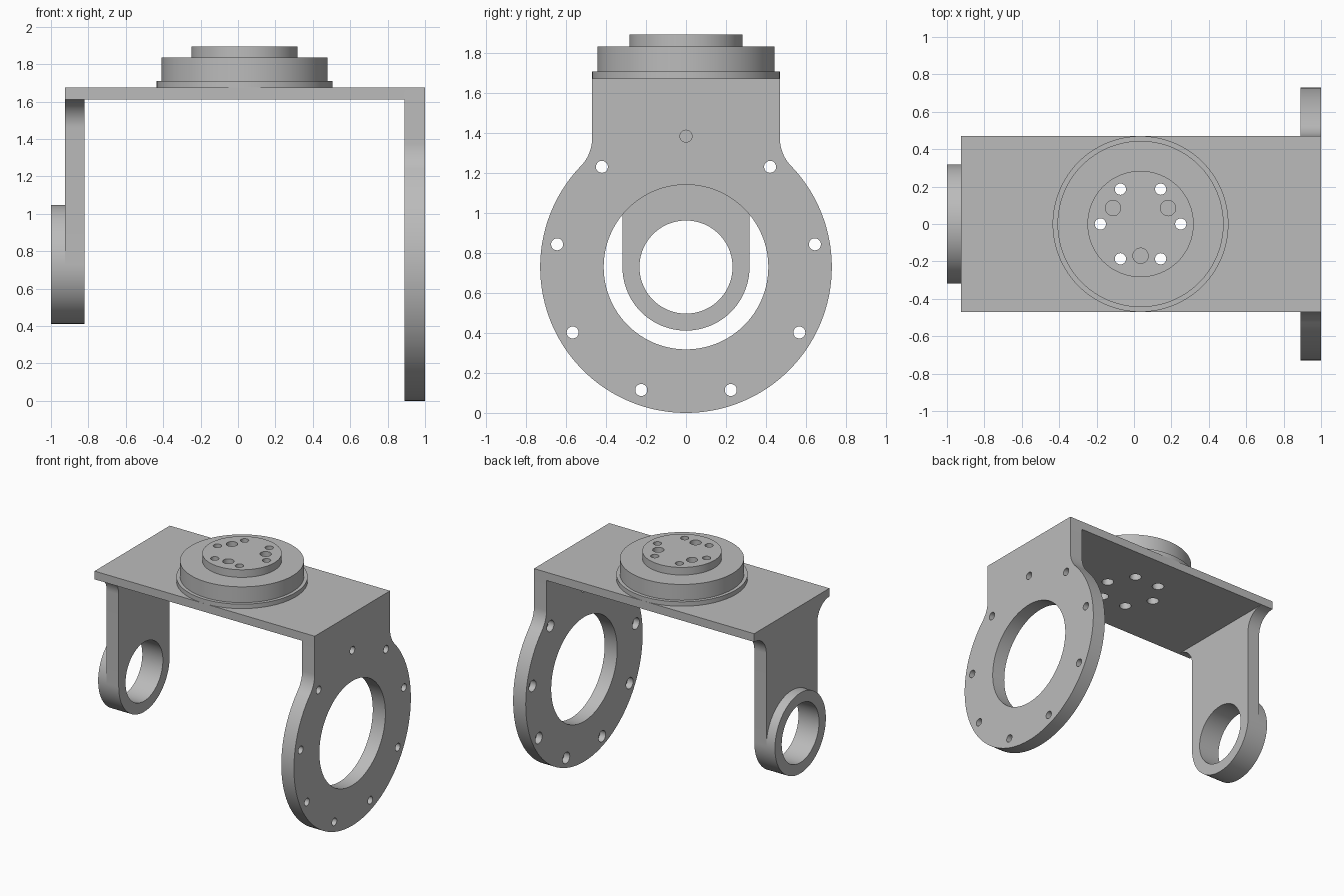
import bpy, bmesh
from math import sin, cos, pi, radians
from mathutils import Matrix, Vector

if "Cube" in bpy.data.objects:
    bpy.data.objects.remove(bpy.data.objects["Cube"])

GREY = (0.5, 0.5, 0.5, 1)
metal = bpy.data.materials.new("grey metal")
metal.use_nodes = True
metal.diffuse_color = GREY
metal.node_tree.nodes["Principled BSDF"].inputs["Base Color"].default_value = GREY

AXIS_Z = 0.73                       # height of the pivot axis
HUB_X = 0.035                       # centre of the mounting hub
PLATE_LOW, PLATE_TOP = 1.61, 1.675
HALF = 0.47                         # half depth of the top plate
ALONG_X = Matrix(((0, 0, 1, 0), (1, 0, 0, 0), (0, 1, 0, 0), (0, 0, 0, 1)))


def make_object(name, bm):
    bmesh.ops.recalc_face_normals(bm, faces=bm.faces)
    mesh = bpy.data.meshes.new(name)
    bm.to_mesh(mesh)
    bm.free()
    mesh.materials.append(metal)
    obj = bpy.data.objects.new(name, mesh)
    bpy.context.collection.objects.link(obj)
    return obj


def turned(bm, profile, centre, along_x=False, sides=64):
    """Closed turned solid from (radius, distance along axis) steps."""
    place = Matrix.Translation(centre) @ (ALONG_X if along_x else Matrix())
    rings = [[bm.verts.new(place @ Vector((r * cos(2 * pi * i / sides),
                                           r * sin(2 * pi * i / sides), h)))
              for i in range(sides)] for r, h in profile]
    for a, b in zip(rings, rings[1:]):
        for i in range(sides):
            j = (i + 1) % sides
            bm.faces.new((a[i], a[j], b[j], b[i]))
    bm.faces.new(rings[0])
    bm.faces.new(rings[-1])


def side_slab(name, half_outline, x0, x1):
    """Mirror a (y, z) half outline and extrude it along x."""
    outline = half_outline + [(-y, z) for y, z in reversed(half_outline) if y > 1e-5]
    bm = bmesh.new()
    face = bm.faces.new([bm.verts.new((x0, y, z)) for y, z in outline])
    top = bmesh.ops.extrude_face_region(bm, geom=[face])["geom"]
    bmesh.ops.translate(bm, vec=(x1 - x0, 0, 0),
                        verts=[v for v in top if isinstance(v, bmesh.types.BMVert)])
    return make_object(name, bm)


def arc(cy, cz, r, start, end, steps):
    angles = [radians(start + (end - start) * i / steps) for i in range(steps + 1)]
    return [(cy + r * cos(a), cz + r * sin(a)) for a in angles]


def cut(obj, cutter):
    mod = obj.modifiers.new("holes", "BOOLEAN")
    mod.operation, mod.solver, mod.object = "DIFFERENCE", "EXACT", cutter
    bpy.context.view_layer.objects.active = obj
    bpy.ops.object.modifier_apply(modifier=mod.name)


# Large side flange: disc blended into a straight neck
blend = 0.2
blend_z = AXIS_Z + ((0.73 + blend) ** 2 - (HALF + blend) ** 2) ** 0.5
from_axis = Vector((HALF + blend, blend_z - AXIS_Z))
touch = from_axis.angle_signed(Vector((1, 0))) * 180 / pi
outline = (arc(0, AXIS_Z, 0.73, -90, touch, 60)
           + arc(HALF + blend, blend_z, blend, 180 + touch, 180, 12)[1:]
           + [(HALF, PLATE_TOP)])
outline[0] = (0, 0)
side_flange = side_slab("side_flange", outline, 0.89, 1.0)

# Narrow arm: rounded foot, flared where it meets the plate
flare = 0.15
outline = (arc(0, AXIS_Z, 0.318, -90, 0, 32)
           + arc(0.318 + flare, PLATE_LOW - flare, flare, 180, 90, 14))
outline[0] = (0, AXIS_Z - 0.318)
narrow_arm = side_slab("narrow_arm", outline, -0.925, -0.82)

# Bearing boss on the outside of the arm
bm = bmesh.new()
turned(bm, [(0.318, -1.0), (0.318, -0.925)], (0, 0, AXIS_Z), True, 128)
bearing_boss = make_object("bearing_boss", bm)

# Top plate
bm = bmesh.new()
bmesh.ops.create_cube(bm, size=1)
bmesh.ops.scale(bm, vec=(1.815, 2 * HALF, PLATE_TOP - PLATE_LOW), verts=bm.verts)
bmesh.ops.translate(bm, vec=(-0.0175, 0, (PLATE_TOP + PLATE_LOW) / 2), verts=bm.verts)
top_plate = make_object("top_plate", bm)

# Stepped mounting hub
bm = bmesh.new()
turned(bm, [(0.47, PLATE_TOP), (0.47, 1.71), (0.444, 1.71), (0.444, 1.835),
            (0.284, 1.835), (0.284, 1.895)], (HUB_X, 0, 0), sides=128)
mounting_hub = make_object("mounting_hub", bm)

# Flange cutter: central opening and nine counterbored bolt holes
bm = bmesh.new()
turned(bm, [(0.412, 0.8), (0.412, 1.1)], (0, 0, AXIS_Z), True, 128)
for i in range(9):
    a = 2 * pi * i / 9
    turned(bm, [(0.044, 0.8), (0.044, 0.94), (0.03, 0.94), (0.03, 1.1)],
           (0, 0.655 * sin(a), AXIS_Z + 0.655 * cos(a)), True, 32)
flange_cutter = make_object("flange_cutter", bm)

# Arm cutter: bearing bore
bm = bmesh.new()
turned(bm, [(0.233, -1.1), (0.233, -0.7)], (0, 0, AXIS_Z), True, 128)
arm_cutter = make_object("arm_cutter", bm)

# Hub cutter: six counterbored through holes and three blind pin holes
bm = bmesh.new()
for i in range(6):
    a = pi * i / 3
    turned(bm, [(0.043, 1.5), (0.043, 1.8), (0.03, 1.8), (0.03, 2.0)],
           (HUB_X + 0.215 * cos(a), 0.215 * sin(a), 0), sides=32)
for i in range(3):
    a = radians(30 + 120 * i)
    turned(bm, [(0.041, 1.8), (0.041, 2.0)],
           (HUB_X + 0.17 * cos(a), 0.17 * sin(a), 0), sides=32)
hub_cutter = make_object("hub_cutter", bm)

for obj, cutter in ((side_flange, flange_cutter), (narrow_arm, arm_cutter),
                    (bearing_boss, arm_cutter), (top_plate, hub_cutter),
                    (mounting_hub, hub_cutter)):
    cut(obj, cutter)
for cutter in (flange_cutter, arm_cutter, hub_cutter):
    bpy.data.objects.remove(cutter)

# Smooth the curved walls and keep the edges crisp
bpy.ops.object.select_all(action="DESELECT")
for obj in (side_flange, narrow_arm, bearing_boss, top_plate, mounting_hub):
    obj.select_set(True)
bpy.context.view_layer.objects.active = top_plate
bpy.ops.object.shade_smooth_by_angle(angle=radians(30))
